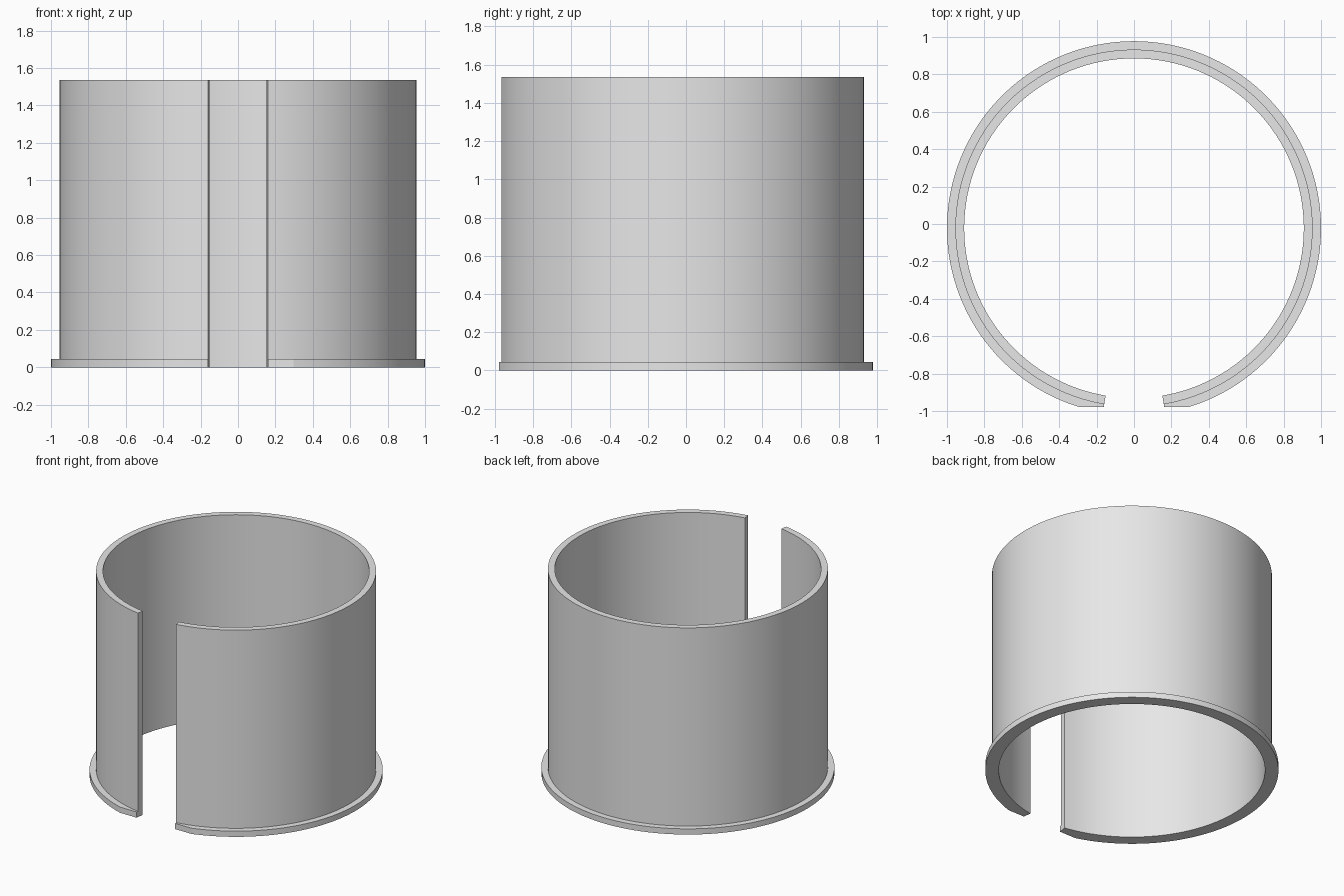
import bpy, bmesh, math

if "Cube" in bpy.data.objects:
    bpy.data.objects.remove(bpy.data.objects["Cube"])

R_IN, R_WALL, R_FLANGE = 0.908, 0.955, 1.0
H, H_FLANGE = 1.535, 0.043
CY = -0.0225                              # ring axis, offset by the trimmed front
GAP = math.radians(9.6)                   # half angle of the front slot
TRIM = math.acos(R_WALL / R_FLANGE)       # where the flange's flat front begins

grey = bpy.data.materials.new("light grey")
grey.diffuse_color = (0.8, 0.8, 0.8, 1)
grey.use_nodes = True
grey.node_tree.nodes["Principled BSDF"].inputs["Base Color"].default_value = grey.diffuse_color

# angles around the ring, measured from the front
N = 120
angles = [GAP, (GAP + TRIM) / 2]
angles += [TRIM + (2 * math.pi - 2 * TRIM) * i / N for i in range(N + 1)]
angles += [2 * math.pi - (GAP + TRIM) / 2, 2 * math.pi - GAP]

# L-shaped section swept round the axis, flange trimmed flat at the front
bm = bmesh.new()
rings = []
for a in angles:
    c = math.cos(a)
    flange = min(R_FLANGE, R_WALL / c) if c > 0 else R_FLANGE
    section = [(R_IN, 0), (flange, 0), (flange, H_FLANGE),
               (R_WALL, H_FLANGE), (R_WALL, H), (R_IN, H)]
    rings.append([bm.verts.new((r * math.sin(a), CY - r * c, z)) for r, z in section])

for p, q in zip(rings, rings[1:]):
    for i in range(6):
        j = (i + 1) % 6
        bm.faces.new((p[i], p[j], q[j], q[i]))

# slot end faces, split into flange and wall
for r in (rings[0], rings[-1]):
    bm.faces.new((r[0], r[1], r[2], r[3]))
    bm.faces.new((r[0], r[3], r[4], r[5]))
bmesh.ops.recalc_face_normals(bm, faces=bm.faces)

mesh = bpy.data.meshes.new("split_flanged_sleeve")
bm.to_mesh(mesh)
bm.free()
mesh.materials.append(grey)
sleeve = bpy.data.objects.new("split_flanged_sleeve", mesh)
bpy.context.collection.objects.link(sleeve)

# smooth walls with sharp rims
bpy.context.view_layer.objects.active = sleeve
sleeve.select_set(True)
bpy.ops.object.shade_smooth_by_angle(angle=math.radians(15))
